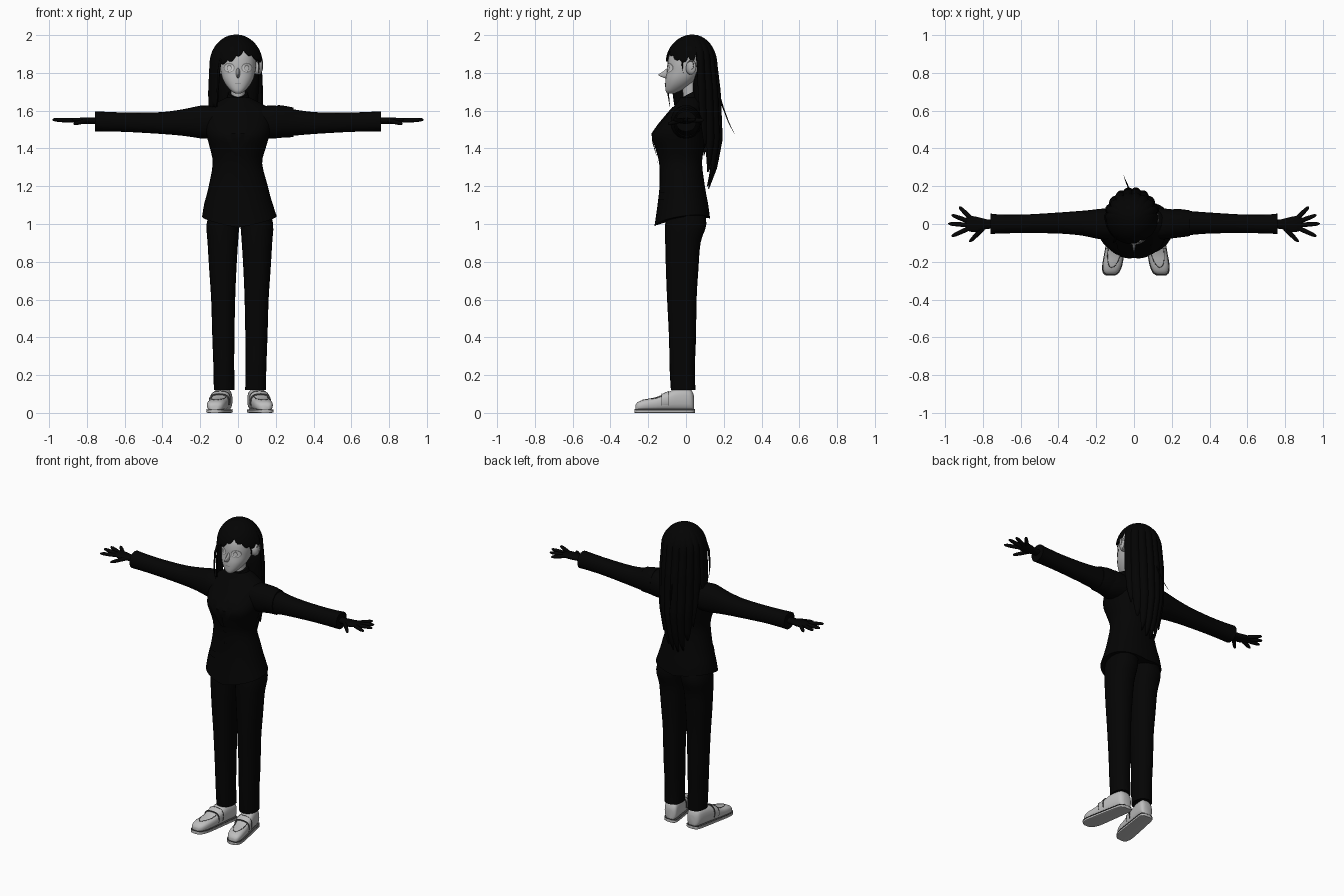
import bpy, bmesh, math
from mathutils import Vector
from mathutils.bvhtree import BVHTree

if "Cube" in bpy.data.objects:
    bpy.data.objects.remove(bpy.data.objects["Cube"])


def material(name, v):
    m = bpy.data.materials.new(name)
    m.diffuse_color = (v, v, v, 1)
    m.use_nodes = True
    m.node_tree.nodes["Principled BSDF"].inputs["Base Color"].default_value = m.diffuse_color
    return m


SUIT = material("suit black", 0.0012)
HAIR = material("hair black", 0.001)
SKIN = material("skin grey", 0.47)
SHOE = material("shoe light grey", 0.52)
LINE = material("line dark grey", 0.06)
WHITE = material("eye white", 0.62)
IRIS = material("soft grey", 0.2)


def finish(name, bm, mat):
    bmesh.ops.remove_doubles(bm, verts=bm.verts, dist=1e-5)
    bmesh.ops.recalc_face_normals(bm, faces=bm.faces)
    me = bpy.data.meshes.new(name)
    bm.to_mesh(me)
    bm.free()
    me.materials.append(mat)
    ob = bpy.data.objects.new(name, me)
    bpy.context.collection.objects.link(ob)
    return ob


def skin_grid(bm, rows, closed):
    for r0, r1 in zip(rows, rows[1:]):
        n = len(r0)
        for i in range(n if closed else n - 1):
            j = (i + 1) % n
            bm.faces.new((r0[i], r0[j], r1[j], r1[i]))


def resample(rings, k):
    """Smooth in-between rings (Catmull-Rom)."""
    out = []
    for i in range(len(rings) - 1):
        p = [rings[max(0, min(len(rings) - 1, i + d))] for d in (-1, 0, 1, 2)]
        for s in range(k):
            t = s / k
            out.append([0.5 * (2 * b + (c - a) * t + (2 * a - 5 * b + 4 * c - d) * t * t
                               + (3 * b - a - 3 * c + d) * t ** 3) for a, b, c, d in zip(*p)])
    return out + [list(rings[-1])]


def loft(name, axis, rings, mat, n=20, e=2.0, k=3, warp=None):
    """Rings are (position, a0, a1, b0, b1): extents across the axis."""
    bm = bmesh.new()
    rows = []
    for t, a0, a1, b0, b1 in resample(rings, k):
        row = []
        for i in range(n):
            th = 2 * math.pi * i / n
            c, s = math.cos(th), math.sin(th)
            a = (a0 + a1) / 2 + (a1 - a0) / 2 * math.copysign(abs(c) ** (2 / e), c)
            b = (b0 + b1) / 2 + (b1 - b0) / 2 * math.copysign(abs(s) ** (2 / e), s)
            co = {"z": (a, b, t), "x": (t, a, b), "y": (a, t, b)}[axis]
            row.append(bm.verts.new(warp(*co) if warp else co))
        rows.append(row)
    skin_grid(bm, rows, True)
    bm.faces.new(rows[0])
    bm.faces.new(rows[-1])
    return finish(name, bm, mat)


def strand(name, pts, radius, mat):
    """Points are (x, y, z, thickness factor)."""
    cu = bpy.data.curves.new(name, "CURVE")
    cu.dimensions, cu.bevel_depth, cu.bevel_resolution = "3D", radius, 2
    cu.use_fill_caps = True
    sp = cu.splines.new("POLY")
    sp.points.add(len(pts) - 1)
    for p, (x, y, z, r) in zip(sp.points, pts):
        p.co, p.radius = (x, y, z, 1), r
    cu.materials.append(mat)
    bpy.context.collection.objects.link(bpy.data.objects.new(name, cu))


def tree_of(ob):
    return BVHTree.FromPolygons([v.co for v in ob.data.vertices],
                                [list(p.vertices) for p in ob.data.polygons])


def plate(name, tree, rows, mat, off=0.003, cols=6):
    """Thin sheet laid on the front of a surface; rows are (z, x0, x1)."""
    bm = bmesh.new()
    grid = []
    for z, x0, x1 in rows:
        row = []
        for i in range(cols + 1):
            x = x0 + (x1 - x0) * i / cols
            hit = tree.ray_cast(Vector((x, -1, z)), Vector((0, 1, 0)))[0]
            row.append(bm.verts.new((x, (hit.y if hit else -0.05) - off, z)))
        grid.append(row)
    skin_grid(bm, grid, False)
    return finish(name, bm, mat)


def oval(cx, cz, rx, rz, n=8):
    return [(cz + rz * math.cos(math.pi * i / n), cx - rx * math.sin(math.pi * i / n) - 1e-4,
             cx + rx * math.sin(math.pi * i / n) + 1e-4) for i in range(n + 1)]


def lerp(tab, v):
    if v <= tab[0][0]:
        return tab[0][1]
    for (a, p), (b, q) in zip(tab, tab[1:]):
        if v <= b:
            return p + (q - p) * (v - a) / (b - a)
    return tab[-1][1]


# Jacket body with a hem dropping towards the front
def hem(x, y, z):
    w = max(0, min(1, (1.15 - z) / 0.15))
    return (x, y, z + w * (0.15 * y + 0.2 * abs(x)))


jacket = loft("jacket", "z", [
    (1.005, -.19, .205, -.168, .128), (1.1, -.178, .182, -.152, .117), (1.2, -.155, .158, -.14, .1),
    (1.32, -.134, .128, -.142, .085), (1.4, -.148, .146, -.162, .095),
    (1.475, -.168, .168, -.18, .105), (1.55, -.18, .18, -.125, .105),
    (1.61, -.165, .165, -.075, .092), (1.645, -.11, .11, -.045, .085),
    (1.67, -.06, .06, -.03, .075)], SUIT, 32, 2.2, 3, hem)
# Shirt collar, lower at the throat
loft("shirt_collar", "z", [(1.61, -.07, .07, -.06, .08), (1.66, -.06, .06, -.035, .078),
                           (1.7, -.052, .052, -.02, .07)], SUIT, 20, 2, 3,
     lambda x, y, z: (x, y, z - max(0, z - 1.64) * max(0, .035 - y) * 9))
front = tree_of(jacket)
for s in (-1, 1):
    lapel = [(1.62, .02, .075), (1.58, .02, .095), (1.53, .018, .085), (1.48, .014, .07),
             (1.43, .008, .05), (1.36, .001, .015)]
    plate("lapel", front, [(z, s * a, s * b) for z, a, b in lapel], SUIT, 0.006)
    plate("pocket_flap", front, [(1.17, s * .06, s * .13), (1.15, s * .06, s * .131),
                                 (1.13, s * .062, s * .13)], SUIT, 0.006)
for z in (1.33, 1.25):
    plate("jacket_button", front, oval(0.01, z, .01, .01), SUIT, 0.007)

for s in (-1, 1):
    flip = lambda x, y, z, s=s: (s * x, y, z)
    # Sleeves
    loft("sleeve", "x", [
        (.11, -.08, .085, 1.46, 1.62), (.18, -.08, .08, 1.452, 1.628), (.24, -.068, .073, 1.46, 1.618),
        (.3, -.058, .068, 1.468, 1.606), (.41, -.05, .06, 1.477, 1.592), (.58, -.048, .05, 1.487, 1.59),
        (.7, -.05, .05, 1.49, 1.594), (.758, -.053, .055, 1.49, 1.597)], SUIT, 20, 2.2, 3, flip)
    # Hands
    loft("palm", "x", [(.73, -.025, .025, 1.53, 1.565), (.78, -.026, .025, 1.53, 1.563),
                       (.83, -.044, .038, 1.53, 1.563), (.875, -.038, .043, 1.538, 1.561),
                       (.89, -.025, .03, 1.543, 1.556)], SUIT, 14, 2.3, 2, flip)
    for x0, y0, x1, y1, zt in ((.865, .032, .925, .092, 1.55), (.875, .014, .965, .048, 1.553),
                               (.88, -.005, .983, .002, 1.553), (.875, -.024, .965, -.065, 1.553),
                               (.80, -.025, .87, -.095, 1.53)):
        strand("finger", [(s * (x0 + (x1 - x0) * t), y0 + (y1 - y0) * t, 1.548 + (zt - 1.548) * t, r)
                          for t, r in ((0, 1), (.45, 1), (.8, .85), (.95, .55), (1, .15))], .012, SUIT)
    # Trouser legs
    loft("trouser_leg", "z", [
        (.12, .028, .138, -.08, .05), (.24, .03, .14, -.087, .047), (.4, .029, .146, -.09, .053),
        (.6, .025, .152, -.1, .056), (.75, .019, .162, -.106, .065), (.9, .01, .171, -.11, .077),
        (1.0, .002, .176, -.11, .108), (1.1, -.01, .15, -.1, .09)], SUIT, 20, 2.3, 3,
        lambda x, y, z, s=s: (s * x + .01, y, z))
    # Shoes, toes turned slightly outwards
    splay = lambda x, y, z, s=s: (s * (x + .088 - .17 * y) + .01, y, z)
    shoe = loft("shoe_upper", "y", [
        (-.268, -.02, .02, .012, .04), (-.255, -.038, .038, .01, .057), (-.22, -.049, .049, .01, .071),
        (-.16, -.051, .051, .01, .083), (-.1, -.05, .05, .01, .108), (-.05, -.049, .049, .01, .128),
        (.015, -.046, .046, .01, .128), (.035, -.038, .038, .01, .11), (.043, -.022, .022, .015, .085)],
        SHOE, 24, 2.7, 3, splay)
    outline = [(-.273, .022), (-.26, .042), (-.22, .053), (-.15, .053), (-.05, .05), (.02, .047),
               (.04, .038), (.047, .02)]
    loft("shoe_sole", "y", [(y, -w, w, 0, .017) for y, w in outline], SHOE, 20, 6, 2, splay)
    loft("sole_line", "y", [(y, -w, w, .017, .021) for y, w in outline], LINE, 20, 6, 2, splay)
    loft("shoe_strap", "y", [(-.128, -.053, .053, .02, .1), (-.095, -.053, .053, .02, .115)],
         SHOE, 24, 2.7, 1, splay)
    for y, h in ((-.13, .1), (-.095, .115)):
        loft("strap_line", "y", [(y, -.0545, .0545, .021, h + .0015), (y + .003, -.0545, .0545, .021, h + .0025)],
             LINE, 24, 2.7, 1, splay)
    top = tree_of(shoe)
    seam = []
    for i in range(17):
        th = math.pi * i / 16
        x, y, _ = splay(.036 * math.cos(th), -.13 - .1 * math.sin(th), 0)
        hit = top.ray_cast(Vector((x, y, 1)), Vector((0, 0, -1)))[0]
        seam.append((x, y, hit.z if hit else .06, 1))
    strand("shoe_seam", seam, .0018, LINE)

# Creased band on the upper sleeve of one side
loft("sleeve_fold", "x", [(.21, -.075, .078, 1.455, 1.63), (.25, -.07, .078, 1.458, 1.625),
                          (.295, -.064, .072, 1.46, 1.616)], SUIT)

# Head and neck
loft("neck", "z", [(1.6, -.045, .045, -.015, .07), (1.68, -.036, .036, -.015, .06),
                   (1.77, -.038, .038, -.03, .06)], SKIN)
head = loft("head", "z", [
    (1.692, -.016, .016, -.1, -.06), (1.705, -.036, .036, -.108, -.03), (1.735, -.063, .063, -.11, .02),
    (1.77, -.082, .082, -.108, .06), (1.81, -.092, .092, -.1, .09), (1.85, -.096, .096, -.098, .11),
    (1.9, -.092, .092, -.086, .115), (1.95, -.07, .07, -.045, .09), (1.975, -.035, .035, 0, .06)],
    SKIN, 32, 2.2)
loft("nose", "y", [(-.09, -.012, .012, 1.766, 1.835), (-.118, -.008, .008, 1.774, 1.81),
                   (-.145, -.002, .002, 1.786, 1.793)], SKIN, 12, 2, 2)
for s in (-1, 1):
    loft("ear", "x", [(.085, .0, .035, 1.795, 1.85), (.105, .0, .045, 1.79, 1.865),
                      (.122, .008, .055, 1.795, 1.872), (.13, .02, .05, 1.815, 1.865)], SKIN, 14, 2, 2,
         lambda x, y, z, s=s: (s * x, y, z))
    strand("ear_fold", [(s * .13, .024 + .017 * math.sin(i * .5 - .8), 1.84 + .024 * math.cos(i * .5 - .8), 1)
                        for i in range(8)], .0022, IRIS)
face = tree_of(head)
for s in (-1, 1):
    plate("eye_outline", face, oval(s * .047, 1.828, .029, .026), IRIS, .002)
    plate("eye_white", face, oval(s * .047, 1.826, .025, .021), WHITE, .0035)
    plate("iris", face, oval(s * .046, 1.828, .013, .017), IRIS, .005)
    plate("iris_shine", face, oval(s * .046, 1.825, .009, .012), WHITE, .0065)
plate("mouth", face, [(1.747, -.016, .016), (1.744, -.014, .014)], IRIS, .003)

# Long hair: one sheet from the crown, its lower edge changing around the head
EDGE = [(-180, 1.18), (-150, 1.2), (-115, 1.34), (-108, 1.58), (-48, 1.62), (-42, 1.68), (-38, 1.84),
        (-10, 1.86), (18, 1.905), (40, 1.88), (62, 1.855), (98, 1.86), (104, 1.58), (115, 1.38),
        (150, 1.22), (180, 1.18)]
WIDE = [(1.2, .1), (1.5, .138), (1.7, .142), (1.85, .135)]
BACK = [(1.18, .08), (1.3, .125), (1.45, .153), (1.7, .143), (1.85, .125)]
bm = bmesh.new()
columns, steps = 216, 26
sheet = [[] for _ in range(steps + 1)]
for c in range(columns):
    deg = -180 + 360 * c / columns
    a = math.radians(deg)
    lobe = abs(math.sin(9 * a))
    back = max(0, min(1, (abs(deg) - 75) / 25))
    low = lerp(EDGE, deg) + (.015 + .06 * back) * (1 - lobe)
    for i in range(steps + 1):
        z = 2 - (2 - low) * (i / steps) ** 1.7
        dome = math.sqrt(max(0, 1 - ((z - 1.85) / .15) ** 2)) if z > 1.85 else 1
        dome *= 1 + .07 * (lobe - .5) * back * min(1, (2 - z) / .15)
        depth = .14 if abs(deg) < 90 else .14 + (lerp(BACK, z) - .14) * min(1, (abs(deg) - 90) / 30)
        sheet[i].append(bm.verts.new((-.01 + dome * lerp(WIDE, z) * math.sin(a),
                                      .035 - dome * depth * math.cos(a), z)))
skin_grid(bm, sheet, True)
hair = finish("long_hair", bm, HAIR)
mod = hair.modifiers.new("thickness", "SOLIDIFY")
mod.thickness, mod.offset = .006, 0
# Hair filling the space behind the neck
loft("under_hair", "z", [(1.58, -.1, .1, .05, .16), (1.7, -.105, .108, .035, .15),
                         (1.78, -.11, .112, .04, .14), (1.85, -.1, .1, .06, .13)], HAIR)

# Loose strands beside the face, in front of the ear and at the back
strand("front_lock", [(-.09, -.07, 1.88, 1), (-.104, -.09, 1.8, 1), (-.108, -.096, 1.7, .7),
                      (-.107, -.085, 1.62, .1)], .007, HAIR)
strand("ear_lock", [(.1, -.02, 1.88, 1), (.112, -.02, 1.84, .6), (.11, -.015, 1.8, .1)], .005, HAIR)
strand("stray_lock", [(-.02, .165, 1.72, 1), (-.03, .195, 1.62, .8), (-.043, .225, 1.54, .5),
                      (-.055, .257, 1.475, .1)], .005, HAIR)

# Smooth shading with sharp edges kept
meshes = [o for o in bpy.context.scene.objects if o.type == "MESH"]
for o in meshes:
    o.select_set(True)
bpy.context.view_layer.objects.active = meshes[0]
bpy.ops.object.shade_smooth_by_angle(angle=math.radians(40))
